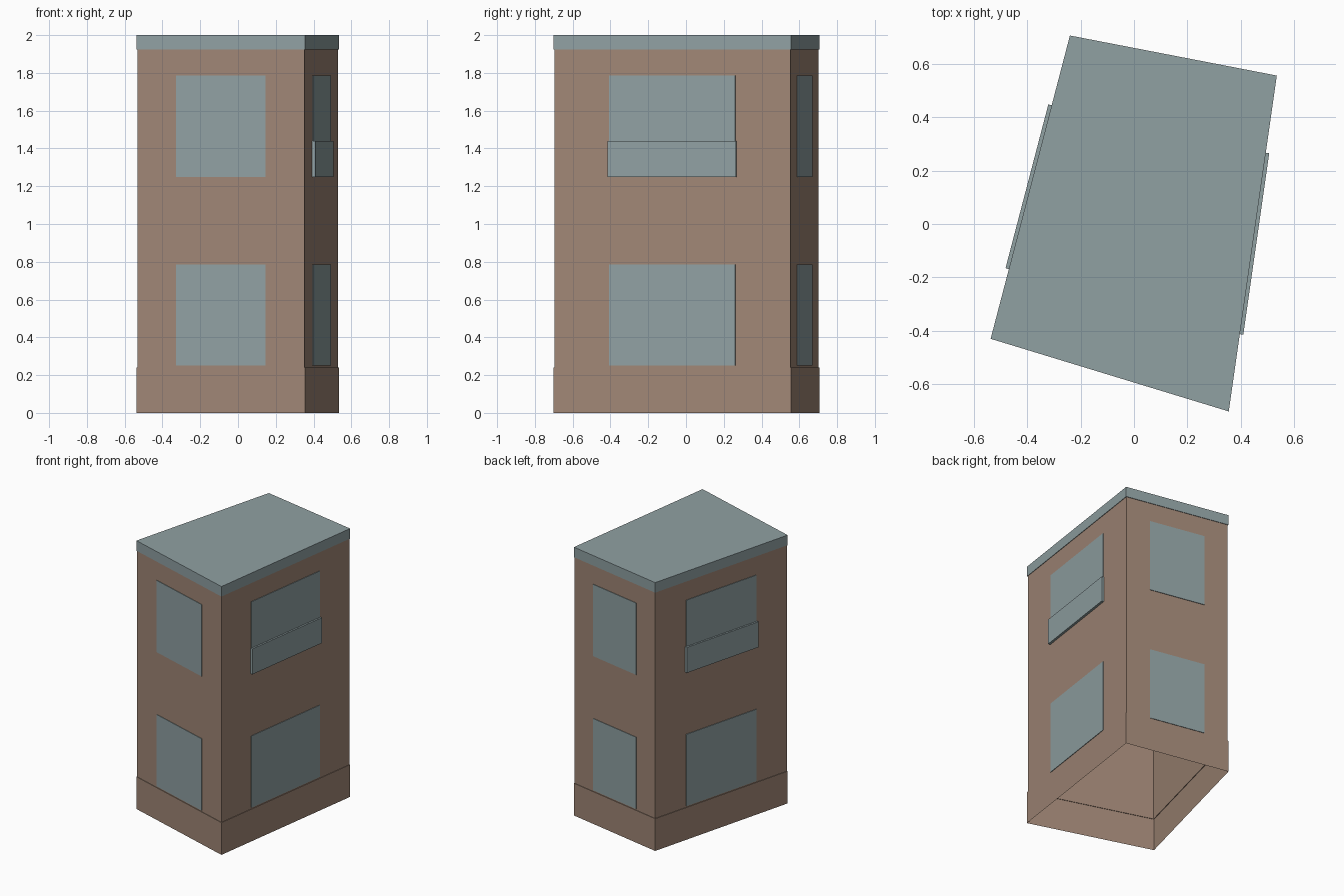
import bpy
import bmesh
from mathutils import Vector

cube = bpy.data.objects.get("Cube")
if cube:
    bpy.data.objects.remove(cube, do_unlink=True)


def material(name, colour):
    mat = bpy.data.materials.new(name)
    mat.use_nodes = True
    mat.diffuse_color = (*colour, 1)
    mat.node_tree.nodes["Principled BSDF"].inputs["Base Color"].default_value = (*colour, 1)
    return mat


BROWN = material("warm brown", (0.35, 0.24, 0.18))
GREY = material("blue grey", (0.28, 0.355, 0.365))

# Skewed footprint, counter-clockwise from the front right-hand corner
CORNERS = [Vector(c) for c in ((-0.537, -0.43), (0.355, -0.702), (0.535, 0.556), (-0.24, 0.706))]
RECESS = 0.004


def wall_normal(i):
    d = (CORNERS[(i + 1) % 4] - CORNERS[i]).normalized()
    return Vector((d.y, -d.x))


def footprint(inset):
    """Footprint with every side moved inwards by the same distance."""
    points = []
    for i, corner in enumerate(CORNERS):
        a, b = wall_normal(i - 1), wall_normal(i)
        points.append(corner - (a + b) * inset / (1 + a.dot(b)))
    return points


def finish(name, bm, mat):
    mesh = bpy.data.meshes.new(name)
    bm.to_mesh(mesh)
    bm.free()
    mesh.materials.append(mat)
    obj = bpy.data.objects.new(name, mesh)
    bpy.context.collection.objects.link(obj)
    return obj


def shell(name, mat, levels, capped=False):
    """Skin a stack of (height, inset) footprints."""
    bm = bmesh.new()
    rings = [[bm.verts.new((*p, z)) for p in footprint(inset)] for z, inset in levels]
    for low, high in zip(rings, rings[1:]):
        for i in range(4):
            j = (i + 1) % 4
            bm.faces.new((low[i], low[j], high[j], high[i]))
    if capped:
        bm.faces.new(rings[-1])
    return finish(name, bm, mat)


def panel(name, side, z0, z1, out, margin, depth):
    """Plate on one wall, leaving a share of the wall free at each end."""
    a, b = CORNERS[side], CORNERS[(side + 1) % 4]
    n = wall_normal(side)
    bm = bmesh.new()
    ends = (a.lerp(b, margin), a.lerp(b, 1 - margin))
    front = [bm.verts.new((*(ends[k] + n * out), z)) for k, z in ((0, z0), (1, z0), (1, z1), (0, z1))]
    back = [bm.verts.new(v.co - Vector((*n, 0)) * depth) for v in front]
    bm.faces.new(front)
    for i in range(4):
        j = (i + 1) % 4
        bm.faces.new((front[j], front[i], back[i], back[j]))
    return finish(name, bm, GREY)


# Hollow body, open underneath
shell("base_band", BROWN, [(0, 0), (0.24, 0), (0.24, RECESS)])
shell("walls", BROWN, [(0.24, RECESS), (1.925, RECESS)])
shell("flat_roof", GREY, [(1.925, RECESS), (1.925, 0), (2, 0)], capped=True)

# Two storeys of windows on every wall, balcony fronts on the long walls
for side, label in enumerate(("front", "left", "back", "right")):
    for storey, z in (("lower", 0.25), ("upper", 1.25)):
        panel(f"{label}_{storey}_window", side, z, z + 0.535, 0, 0.235, RECESS)
    if side % 2:
        panel(f"{label}_balcony", side, 1.25, 1.44, 0.013, 0.23, 0.017)
